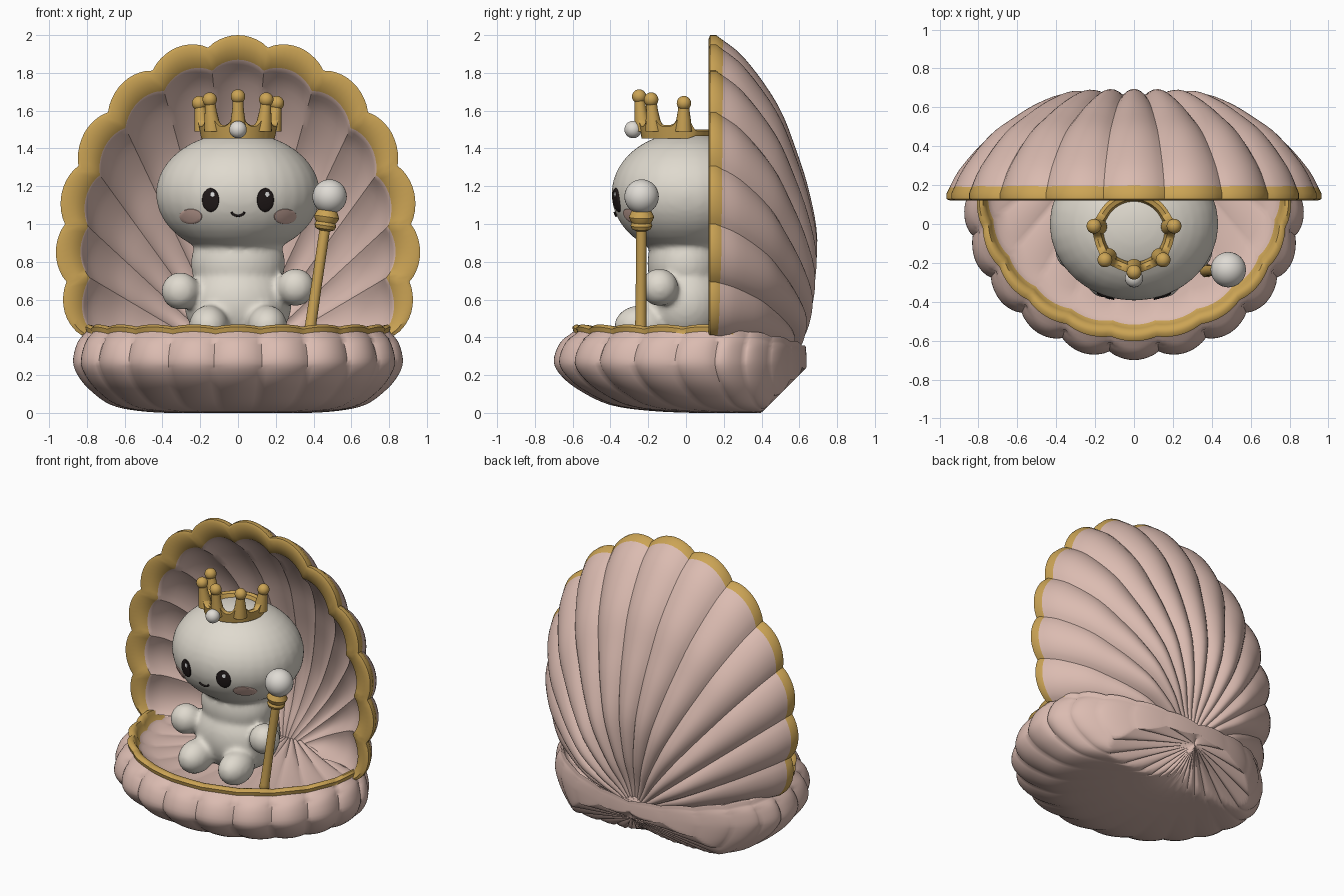
import bpy, bmesh
from math import sin, cos, pi, radians, sqrt
from mathutils import Vector, Matrix

cube = bpy.data.objects.get("Cube")
if cube:
    bpy.data.objects.remove(cube)


def material(name, rgb):
    m = bpy.data.materials.new(name)
    m.use_nodes = True
    m.diffuse_color = (*rgb, 1)
    m.node_tree.nodes["Principled BSDF"].inputs["Base Color"].default_value = (*rgb, 1)
    return m


PINK = material("shell pink", (0.71, 0.5, 0.44))
GOLD = material("gold", (0.6, 0.37, 0.09))
WHITE = material("warm white", (0.74, 0.7, 0.62))
PEARL = material("pearl", (0.74, 0.71, 0.66))
BLACK = material("eye black", (0.015, 0.01, 0.01))
BLUSH = material("blush", (0.63, 0.42, 0.36))
SHINE = material("eye shine", (0.9, 0.9, 0.9))


def finish(name, bm, mats, angle=40):
    bmesh.ops.remove_doubles(bm, verts=bm.verts, dist=0.0004)
    bmesh.ops.recalc_face_normals(bm, faces=bm.faces)
    mesh = bpy.data.meshes.new(name)
    bm.to_mesh(mesh)
    bm.free()
    for m in mats:
        mesh.materials.append(m)
    mesh.shade_smooth()
    mesh.set_sharp_from_angle(angle=radians(angle))
    ob = bpy.data.objects.new(name, mesh)
    bpy.context.collection.objects.link(ob)
    return ob


def sheet(name, rows, mats, rule=lambda r, c: 0, loop_rows=False, loop_cols=False, angle=40):
    """Skin a grid of points; rule picks the material of each cell."""
    bm = bmesh.new()
    grid = [[bm.verts.new(p) for p in row] for row in rows]
    nr, nc = len(grid), len(grid[0])
    for r in range(nr if loop_rows else nr - 1):
        for c in range(nc if loop_cols else nc - 1):
            r2, c2 = (r + 1) % nr, (c + 1) % nc
            f = bm.faces.new((grid[r][c], grid[r2][c], grid[r2][c2], grid[r][c2]))
            f.material_index = rule(r, c)
    return finish(name, bm, mats, angle)


def smooth(points, n=4):
    """Catmull-Rom curve through the points."""
    p = [Vector(q) for q in points]
    p = [2 * p[0] - p[1]] + p + [2 * p[-1] - p[-2]]
    out = []
    for a, b, c, d in zip(p, p[1:], p[2:], p[3:]):
        for i in range(n):
            t = i / n
            out.append(0.5 * (2 * b + (c - a) * t + (2 * a - 5 * b + 4 * c - d) * t ** 2
                              + (3 * b - a - 3 * c + d) * t ** 3))
    return out + [p[-2]]


def ellipsoid(bm, loc, radii):
    bmesh.ops.create_uvsphere(bm, u_segments=32, v_segments=20, radius=1,
                              matrix=Matrix.Translation(loc) @ Matrix.Diagonal((*radii, 1)))


def ball(name, loc, r, mat):
    bm = bmesh.new()
    ellipsoid(bm, loc, (r, r, r))
    return finish(name, bm, [mat])


STEP = 10  # rows in each rib


def ribs(count):
    """Position from -1 to 1 across a fan, with groove depth 0 (crest) to 1."""
    for i in range(count * STEP + 1):
        yield 2 * i / (count * STEP) - 1, 1 - abs(sin(pi * i / STEP)) ** 0.8


# Raised back shell: ribs fan out from the hinge to a scalloped rim
arc = smooth([(0, .43), (.11, .465), (.23, .527), (.38, .555), (.52, .515), (.65, .445), (.79, .345),
              (.93, .17), (1, .02)])
HINGE_Z, RIM_Y = 0.25, 0.14
rows = []
for u, groove in ribs(13):
    a = radians(116 * u + 4 * sin(pi * u))
    scallop = 1 - 0.045 * groove
    width = 0.13 - 0.07 * max(0, abs(u) - 0.85) / 0.15

    def rim(inset):
        return (0.965 - inset) * sin(a) * scallop, 0.88 + (1.12 - inset) * cos(a) * scallop

    def at(edge, t, depth):
        return edge[0] * t, RIM_Y + depth, HINGE_Z + (edge[1] - HINGE_Z) * t

    def dome(t, depth, cut):
        spread = 1 - 0.2 * u * u * t - 0.3 * u ** 6 * min(1, 4 * t)
        return depth * spread * (1 - cut * groove * min(1, 3 * t))

    outer, inner = rim(0), rim(width)
    row = [at(outer, t, dome(t, d, 0.07)) for t, d in arc]
    row += [at(outer, 1, -0.012), at(rim(0.02), 1, -0.02), at(rim(width * 0.6), 1, -0.005)]
    row += [at(inner, t, 0.84 * dome(t, d, 0.05)) for t, d in reversed(arc)]
    rows.append(row)
N = len(arc)
sheet("back_shell", rows, [PINK, GOLD], lambda r, c: int(N - 2 <= c < N + 3), angle=50)

# Lower shell: fat ribbed bowl with a gold lip and a shallow floor
under = smooth([(0, .2), (.08, .1), (.2, .015), (.38, 0), (.6, .01), (.77, .042), (.89, .115),
                (.965, .19), (1, .27), (.975, .37), (.92, .43)])
lip = [Vector(p) for p in ((.925, .455), (.91, .468), (.89, .465), (.875, .44))]
floor = smooth([(.86, .4), (.78, .365), (.5, .35), (0, .35)], 3)
section = under + lip + floor
rows = []
for u, groove in ribs(21):
    a = u * pi
    back = max(0, abs(u) * 2 - 1)
    ex, ey = 0.875 * sin(a), 0.1 - (0.8 if cos(a) > 0 else 0.54) * cos(a)
    row = []
    for s, z in section:
        s *= 1 - groove * (0.028 if z < 0.4 else 0.014)
        y = 0.6 + (ey - 0.6) * s
        if z > 0.26:
            z = 0.26 + (z - 0.26) * (1 - 0.6 * back) - 0.012 * groove
        row.append((ex * s, y, max(z, y - 0.4 + 0.025 * groove)))
    rows.append(row)
M, R = len(under), len(rows)
sheet("lower_shell", rows, [PINK, GOLD],
      lambda r, c: int(M - 1 <= c < M + 4 and abs(2 * r / R - 1) < 0.56), angle=50)

# Seated figure: soft blobs fused together
HEAD, HEAD_R = Vector((0, 0, 1.16)), Vector((0.435, 0.395, 0.325))
bm = bmesh.new()
ellipsoid(bm, HEAD, HEAD_R)
ellipsoid(bm, (0, 0, 0.79), (0.25, 0.205, 0.22))
ellipsoid(bm, (0, 0, 0.58), (0.285, 0.24, 0.25))
for side in (-1, 1):
    ellipsoid(bm, (side * 0.305, -0.14, 0.655 + side * 0.01), (0.1, 0.1, 0.1))
    ellipsoid(bm, (side * 0.155, -0.24, 0.46), (0.105, 0.14, 0.11))
figure = finish("figure_body", bm, [WHITE], 180)
fuse = figure.modifiers.new("fuse", "REMESH")
fuse.mode = "VOXEL"
fuse.voxel_size = 0.016
fuse.use_smooth_shade = True
soften = figure.modifiers.new("soften", "SMOOTH")
soften.factor = 0.5
soften.iterations = 8


# Face details: thin plates that follow the head
def on_face(x, z, lift):
    y = -HEAD_R.y * sqrt(1 - (x / HEAD_R.x) ** 2 - ((z - HEAD.z) / HEAD_R.z) ** 2)
    return x, y - lift, z


def face_plate(name, x, z, w, h, mat, lift):
    rings = [(0, lift), (0.35, lift), (0.7, lift), (0.95, lift), (1, lift - 0.003), (1, lift - 0.009)]
    rows = [[on_face(x + w * k * sin(i * pi / 16), z + h * k * cos(i * pi / 16), up) for k, up in rings]
            for i in range(32)]
    sheet(name, rows, [mat], loop_rows=True)


for side, word in ((1, "left"), (-1, "right")):
    face_plate(word + "_eye", side * 0.145, 1.127, 0.045, 0.063, BLACK, 0.007)
    face_plate(word + "_eye_shine", side * 0.145 + 0.01, 1.157, 0.012, 0.014, SHINE, 0.01)
    face_plate(word + "_cheek", side * 0.25, 1.04, 0.06, 0.04, BLUSH, 0.005)

curve = bpy.data.curves.new("smile", "CURVE")
curve.dimensions = "3D"
curve.bevel_depth = 0.006
curve.use_fill_caps = True
curve.materials.append(BLACK)
line = curve.splines.new("POLY")
line.points.add(12)
for i, p in enumerate(line.points):
    a = (i / 6 - 1) * 1.2
    p.co = (*on_face(0.037 * sin(a), 1.073 - 0.03 * cos(a), 0.002), 1)
bpy.context.collection.objects.link(bpy.data.objects.new("smile", curve))

# Crown: band rising into five ball-tipped points, thin at the back
points = [radians(d) for d in (-98, -46, 0, 46, 98)]
CROWN_Y = -0.04


def crown_at(a, r, z):
    return r * sin(a), CROWN_Y - r * cos(a), z


rows = []
for i in range(180):
    a = (i / 90 - 1) * pi
    near = min(abs(a - p) for p in points)
    front = min(1, max(0, (radians(118) - abs(a)) / 0.25))
    low = 1.467 - 0.015 * front
    top = 1.5 + 0.025 * front + 0.12 * max(0, 1 - near / 0.36) ** 2
    flare = 0.186 + 0.12 * (top - 1.49)
    rows.append([crown_at(a, 0.155, low), crown_at(a, 0.195, low), crown_at(a, flare + 0.018, top - 0.008),
                 crown_at(a, flare, top), crown_at(a, flare - 0.022, top - 0.008)])
sheet("crown_band", rows, [GOLD], loop_rows=True, loop_cols=True)
for n, a in enumerate(points):
    tip = 1.68 - 0.035 * abs(a) / points[-1]
    stem = [(0.046, 1.49), (0.039, 1.55), (0.031, 1.6), (0.027, tip)]
    base = Vector(crown_at(a, 0.186, 0))
    lean = Vector(crown_at(a, 0.208, 0)) - base
    sheet(f"crown_point_{n + 1}",
          [[base + lean * (k / 3) + Vector((r * cos(t * pi / 8), r * sin(t * pi / 8), z))
            for k, (r, z) in enumerate(stem)] for t in range(16)], [GOLD], loop_rows=True)
    ball(f"crown_tip_{n + 1}", crown_at(a, 0.208, tip - 0.005), 0.038, GOLD)
ball("crown_pearl", (0, -0.28, 1.5), 0.046, PEARL)

# Sceptre: leaning rod with a ringed collar and a pearl
foot, orb = Vector((0.372, -0.24, 0.38)), Vector((0.485, -0.235, 1.145))
turn = Vector((0, 0, 1)).rotation_difference(orb - foot)
rod = [(0, -.02), (.024, -.015), (.034, .005), (.03, .03), (.028, .3), (.028, .59), (.05, .6), (.058, .618),
       (.052, .635), (.06, .647), (.067, .665), (.058, .685), (.05, .7), (0, .72)]
sheet("sceptre_rod", [[foot + turn @ Vector((r * cos(t * pi / 12), r * sin(t * pi / 12), h)) for r, h in rod]
                      for t in range(24)], [GOLD], loop_rows=True)
ball("sceptre_pearl", orb, 0.091, PEARL)
